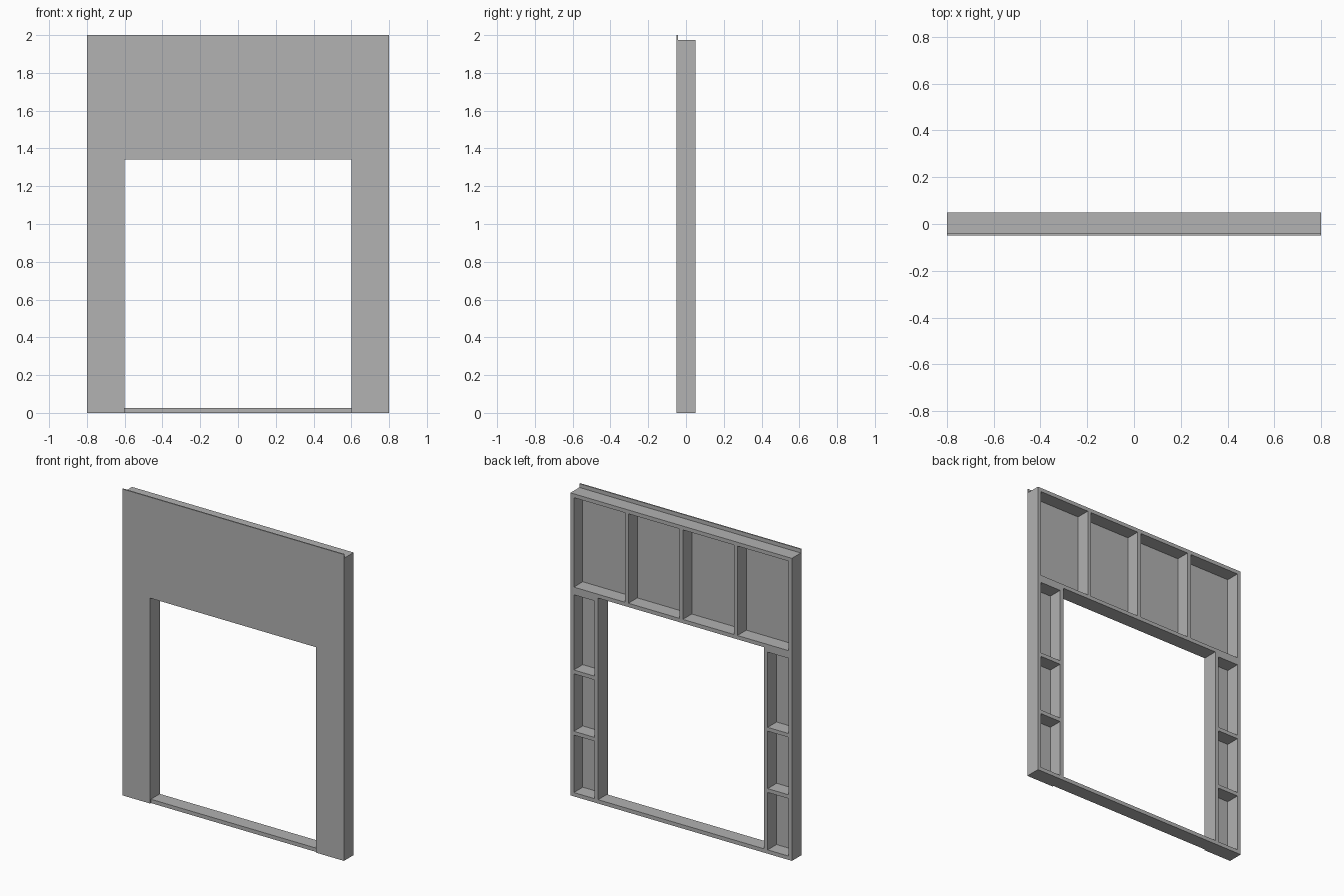
import bpy

# Remove only the default cube
cube = bpy.data.objects.get("Cube")
if cube:
    bpy.data.objects.remove(cube, do_unlink=True)

grey = bpy.data.materials.new("plain grey")
grey.use_nodes = True
colour = (0.445, 0.445, 0.445, 1)
grey.diffuse_color = colour
grey.node_tree.nodes["Principled BSDF"].inputs["Base Color"].default_value = colour

# Main dimensions
HALF = 0.8            # half the wall width
OPEN = 0.6            # half the opening width
T = 0.025             # timber thickness
HEAD = 1.341          # top of the opening
TOP = 1.975           # top of the timber frame
FRONT, SEAM, BACK = -0.05, -0.0417, 0.05


def finish(name, mesh):
    mesh.materials.append(grey)
    obj = bpy.data.objects.new(name, mesh)
    bpy.context.collection.objects.link(obj)
    return obj


def board(name, x0, x1, z0, z1):
    """Square-cut timber spanning the depth of the frame."""
    bpy.ops.mesh.primitive_cube_add(size=1, location=((x0 + x1) / 2, (SEAM + BACK) / 2, (z0 + z1) / 2))
    obj = bpy.context.object
    obj.name = name
    obj.scale = (x1 - x0, BACK - SEAM, z1 - z0)
    obj.data.materials.append(grey)


# Front sheathing: an upside-down U outline, given thickness
outline = [(-HALF, 0), (-OPEN, 0), (-OPEN, HEAD), (OPEN, HEAD),
           (OPEN, 0), (HALF, 0), (HALF, 2), (-HALF, 2)]
mesh = bpy.data.meshes.new("front_sheathing")
mesh.from_pydata([(x, FRONT, z) for x, z in outline], [], [range(len(outline))])
sheet = finish("front_sheathing", mesh)
solid = sheet.modifiers.new("thickness", 'SOLIDIFY')
solid.thickness = SEAM - FRONT
solid.offset = -1

# Plates running the full width
board("bottom_plate", -HALF, HALF, 0, T)
board("header_plate", -HALF, HALF, HEAD, HEAD + T)
board("top_plate", -HALF, HALF, TOP - T, TOP)

# Studs over the opening
for i in range(5):
    x = -HALF + T / 2 + i * (2 * HALF - T) / 4
    board(f"upper_stud_{i + 1}", x - T / 2, x + T / 2, HEAD + T, TOP - T)

# Side columns: two studs, two blocks and a cap each
for side, s in (("right", -1), ("left", 1)):
    def side_board(name, a, b, z0, z1):
        lo, hi = sorted((s * a, s * b))
        board(f"{side}_{name}", lo, hi, z0, z1)

    side_board("outer_stud", HALF - T, HALF, T, HEAD)
    side_board("inner_stud", OPEN, OPEN + T, T, HEAD)
    for name, z in (("lower_block", 0.4), ("upper_block", 0.8), ("cap", HEAD - T)):
        side_board(name, OPEN + T, HALF - T, z, z + T)
